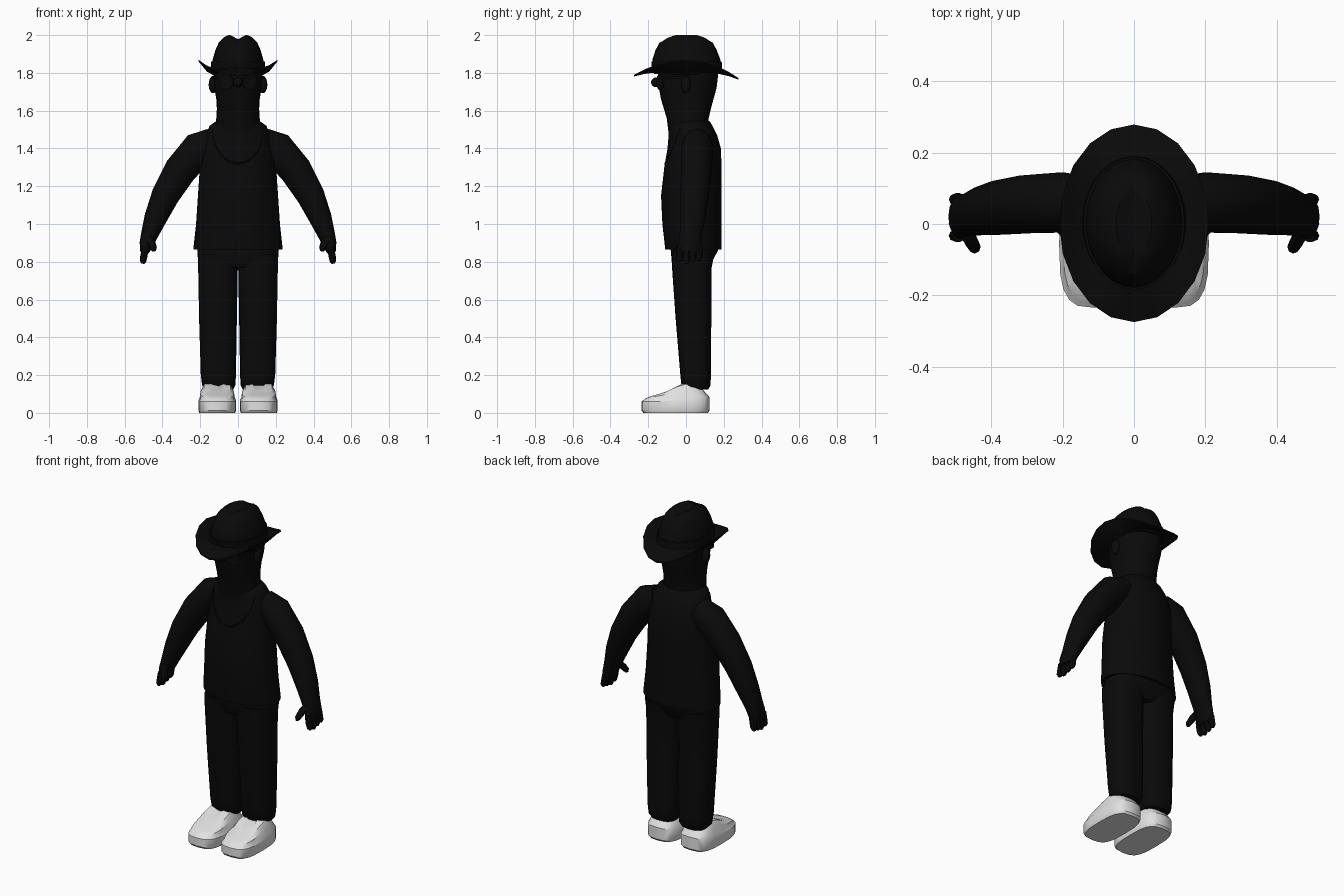
import bpy
import bmesh
import math
from mathutils import Vector, Matrix
from mathutils.bvhtree import BVHTree

default = bpy.data.objects.get("Cube")
if default:
    bpy.data.objects.remove(default, do_unlink=True)


def make_material(name, value):
    mat = bpy.data.materials.new(name)
    mat.use_nodes = True
    colour = (value, value, value, 1)
    mat.diffuse_color = colour
    mat.node_tree.nodes["Principled BSDF"].inputs["Base Color"].default_value = colour
    return mat


black = make_material("matte black", 0.003)
white = make_material("shoe white", 0.75)


def finish(bm, name, mat, side=1, angle=40):
    """Turn a bmesh into a shaded object, mirrored in x when side is -1."""
    for v in bm.verts:
        v.co.x *= side
    bmesh.ops.recalc_face_normals(bm, faces=bm.faces)
    mesh = bpy.data.meshes.new(name)
    bm.to_mesh(mesh)
    bm.free()
    mesh.materials.append(mat)
    obj = bpy.data.objects.new(name, mesh)
    bpy.context.collection.objects.link(obj)
    bpy.ops.object.select_all(action="DESELECT")
    obj.select_set(True)
    bpy.context.view_layer.objects.active = obj
    bpy.ops.object.shade_smooth_by_angle(angle=math.radians(angle))
    return obj


def ellipse(centre, u, v, sides, power=2.0):
    """Points of a superellipse spanned by the half axes u and v."""
    points = []
    for i in range(sides):
        a = math.tau * i / sides
        c, s = math.cos(a), math.sin(a)
        c = math.copysign(abs(c) ** (2 / power), c)
        s = math.copysign(abs(s) ** (2 / power), s)
        points.append(Vector(centre) + u * c + v * s)
    return points


def skin(rings, capped=True):
    bm = bmesh.new()
    loops = [[bm.verts.new(p) for p in ring] for ring in rings]
    n = len(loops[0])
    for a, b in zip(loops, loops[1:]):
        for i in range(n):
            j = (i + 1) % n
            bm.faces.new((a[i], a[j], b[j], b[i]))
    if capped:
        bm.faces.new(loops[0])
        bm.faces.new(loops[-1])
    return bm


def loft(profile, sides=24, power=2.0):
    """Stack rings given as (z, left x, right x, front y, back y)."""
    return skin([ellipse(((x0 + x1) / 2, (y0 + y1) / 2, z),
                         Vector(((x1 - x0) / 2, 0, 0)), Vector((0, (y1 - y0) / 2, 0)),
                         sides, power) for z, x0, x1, y0, y1 in profile])


def sweep(path, sides=14):
    """Tube through (x, y, z, radius, depth along y) stations."""
    rings = []
    for i, (x, y, z, r, d) in enumerate(path):
        a, b = path[max(i - 1, 0)], path[min(i + 1, len(path) - 1)]
        t = Vector((b[0] - a[0], 0, b[2] - a[2])).normalized()
        rings.append(ellipse((x, y, z), Vector((-t.z, 0, t.x)) * r, Vector((0, d, 0)), sides))
    return skin(rings)


def ball(name, centre, radii, mat, side=1):
    bm = bmesh.new()
    bmesh.ops.create_uvsphere(bm, u_segments=14, v_segments=10, radius=1)
    bmesh.ops.transform(bm, verts=bm.verts,
                        matrix=Matrix.Translation(centre) @ Matrix.Diagonal((*radii, 1)))
    return finish(bm, name, mat, side)


def symmetric(rows):
    return [(z, -r, r, y0, y1) for z, r, y0, y1 in rows]


# Sleeveless top
torso = loft(symmetric([
    (0.865, 0.237, -0.11, 0.187), (1.0, 0.222, -0.125, 0.187),
    (1.15, 0.212, -0.132, 0.187), (1.3, 0.202, -0.115, 0.188),
    (1.4, 0.19, -0.098, 0.185), (1.47, 0.172, -0.092, 0.165),
    (1.52, 0.15, -0.088, 0.14), (1.545, 0.115, -0.08, 0.125)]), 28)

# Scooped neckline following the chest
tree = BVHTree.FromBMesh(torso)
trim = []
for k in range(-8, 9):
    x = 0.135 * math.sin(k / 8 * math.pi / 2)
    z = 1.5 - 0.18 * math.cos(k / 8 * math.pi / 2)
    hit = tree.ray_cast(Vector((x, -1, z)), Vector((0, 1, 0)))[0]
    if hit:
        trim.append(ellipse(hit, Vector((0, 0, 0.006)), Vector((0, 0.004, 0)), 6))
finish(torso, "tank_top", black)
finish(skin(trim), "neckline", black)

# Head and neck
finish(loft(symmetric([
    (1.48, 0.12, -0.092, 0.11), (1.56, 0.115, -0.102, 0.12),
    (1.61, 0.112, -0.117, 0.132), (1.66, 0.115, -0.132, 0.145),
    (1.72, 0.125, -0.144, 0.162), (1.79, 0.13, -0.148, 0.17),
    (1.86, 0.128, -0.145, 0.168)]), 24, 2.2), "head", black)
ball("nose", (0, -0.157, 1.75), (0.026, 0.028, 0.026), black)

# Hat crown with a lengthwise crease
crown = loft(symmetric([
    (1.795, 0.14, -0.17, 0.185), (1.87, 0.134, -0.178, 0.182),
    (1.92, 0.12, -0.162, 0.163), (1.96, 0.102, -0.14, 0.142),
    (1.988, 0.075, -0.112, 0.115), (2.0, 0.05, -0.09, 0.095),
    (2.0, 0.03, -0.075, 0.08), (2.0, 0.006, -0.06, 0.065)]), 28)
for v in crown.verts:
    if v.co.z > 1.98:
        v.co.z -= 0.022 * max(0, 1 - abs(v.co.x) / 0.04)
finish(crown, "hat_crown", black)
finish(loft(symmetric([
    (1.815, 0.146, -0.179, 0.191), (1.86, 0.142, -0.184, 0.189)]), 28), "hat_band", black)


# Hat brim, curled up at the sides and drooping at both ends
def brim_ring(rx, ry, side_z, front_z, back_z, drop=0):
    ring = ellipse((0, 0.002, 0), Vector((rx, 0, 0)), Vector((0, ry, 0)), 20)
    for p in ring:
        f = (p.y / ry) ** 2
        p.z = side_z * (1 - f) + (front_z if p.y < 0 else back_z) * f - drop
    return ring


inner = (0.125, 0.165, 1.805, 1.835, 1.835)
middle = (0.165, 0.22, 1.825, 1.815, 1.805)
outer = (0.21, 0.277, 1.87, 1.788, 1.773)
finish(skin([brim_ring(*inner), brim_ring(*middle), brim_ring(*outer),
             brim_ring(*outer, drop=0.008), brim_ring(*middle, drop=0.018),
             brim_ring(*inner, drop=0.02), brim_ring(*inner)], False), "hat_brim", black)

# Hips
finish(loft(symmetric([
    (0.77, 0.205, -0.06, 0.12), (0.8, 0.211, -0.076, 0.137),
    (0.86, 0.216, -0.08, 0.17), (0.92, 0.2, -0.08, 0.165)]), 24, 2.6), "hips", black)


def shoe_top(y):
    """Height of the upper along the foot."""
    knots = [(-0.24, 0.07), (-0.18, 0.09), (-0.1, 0.112), (-0.02, 0.155), (0.06, 0.15), (0.13, 0.115)]
    for (y0, z0), (y1, z1) in zip(knots, knots[1:]):
        if y <= y1:
            return z0 + (z1 - z0) * (y - y0) / (y1 - y0)
    return knots[-1][1]


def shoe_ring(scale, height):
    ring = ellipse((0.11, -0.055, 0), Vector((0.1 * scale, 0, 0)),
                   Vector((0, 0.18 * scale, 0)), 20, 3.2)
    for p in ring:
        p.z = height(p.y)
    return ring


for side, label in ((1, "left"), (-1, "right")):
    # Trouser leg
    finish(loft([
        (0.125, 0.025, 0.175, -0.005, 0.118), (0.145, 0.014, 0.19, -0.024, 0.13),
        (0.2, 0.011, 0.197, -0.03, 0.132), (0.5, 0.006, 0.206, -0.055, 0.134),
        (0.77, 0.001, 0.211, -0.074, 0.136), (0.84, 0.0, 0.212, -0.076, 0.15)],
        20, 2.6), label + "_trouser_leg", black, side)

    # Slip-on shoe
    finish(skin([
        shoe_ring(0.95, lambda y: 0),
        shoe_ring(1, lambda y: 0.012),
        shoe_ring(1, lambda y: 0.06 + 0.1 * max(0, y + 0.1)),
        shoe_ring(0.94, lambda y: 0.068 + 0.12 * max(0, y + 0.12)),
        shoe_ring(0.88, lambda y: 0.4 * 0.075 + 0.6 * shoe_top(y)),
        shoe_ring(0.7, shoe_top),
        shoe_ring(0.35, shoe_top)]), label + "_shoe", white, side, 32)

    # Arm and palm
    finish(sweep([
        (0.13, 0.06, 1.435, 0.075, 0.075), (0.205, 0.06, 1.4, 0.092, 0.086),
        (0.305, 0.055, 1.285, 0.086, 0.083), (0.385, 0.045, 1.15, 0.074, 0.077),
        (0.437, 0.035, 1.03, 0.06, 0.068), (0.47, 0.025, 0.94, 0.045, 0.06),
        (0.485, 0.02, 0.895, 0.037, 0.064), (0.495, 0.02, 0.85, 0.024, 0.058)]),
        label + "_arm", black, side)

    # Fingers and thumb
    for k in range(4):
        y = -0.033 + 0.034 * k
        tip = 0.79 + 0.008 * abs(k - 1)
        finish(sweep([(0.49, y, 0.88, 0.018, 0.018), (0.498, y, 0.83, 0.019, 0.018),
                      (0.503, y, tip + 0.012, 0.017, 0.016), (0.505, y, tip, 0.008, 0.008)], 8),
               f"{label}_finger_{k + 1}", black, side)
    finish(sweep([(0.475, -0.015, 0.93, 0.022, 0.022), (0.458, -0.045, 0.9, 0.021, 0.022),
                  (0.447, -0.064, 0.872, 0.018, 0.019), (0.444, -0.07, 0.855, 0.009, 0.01)], 8),
           label + "_thumb", black, side)

    # Ear
    ball(label + "_ear", (0.132, 0, 1.738), (0.024, 0.026, 0.046), black, side)

    # Dark lens and temple of the glasses
    lens = bmesh.new()
    bmesh.ops.create_cone(lens, cap_ends=True, segments=16, radius1=0.042, radius2=0.042, depth=0.008)
    bmesh.ops.transform(lens, verts=lens.verts, matrix=Matrix.Translation((0.062, -0.137, 1.752))
                        @ Matrix.Rotation(math.radians(24), 4, "Z")
                        @ Matrix.Rotation(math.radians(90), 4, "X"))
    finish(lens, label + "_lens", black, side)
    temple = bmesh.new()
    bmesh.ops.create_cube(temple, size=1)
    bmesh.ops.transform(temple, verts=temple.verts, matrix=Matrix.Translation((0.125, -0.055, 1.775))
                        @ Matrix.Rotation(math.radians(-14), 4, "Z")
                        @ Matrix.Diagonal((0.008, 0.12, 0.012, 1)))
    finish(temple, label + "_temple", black, side)
